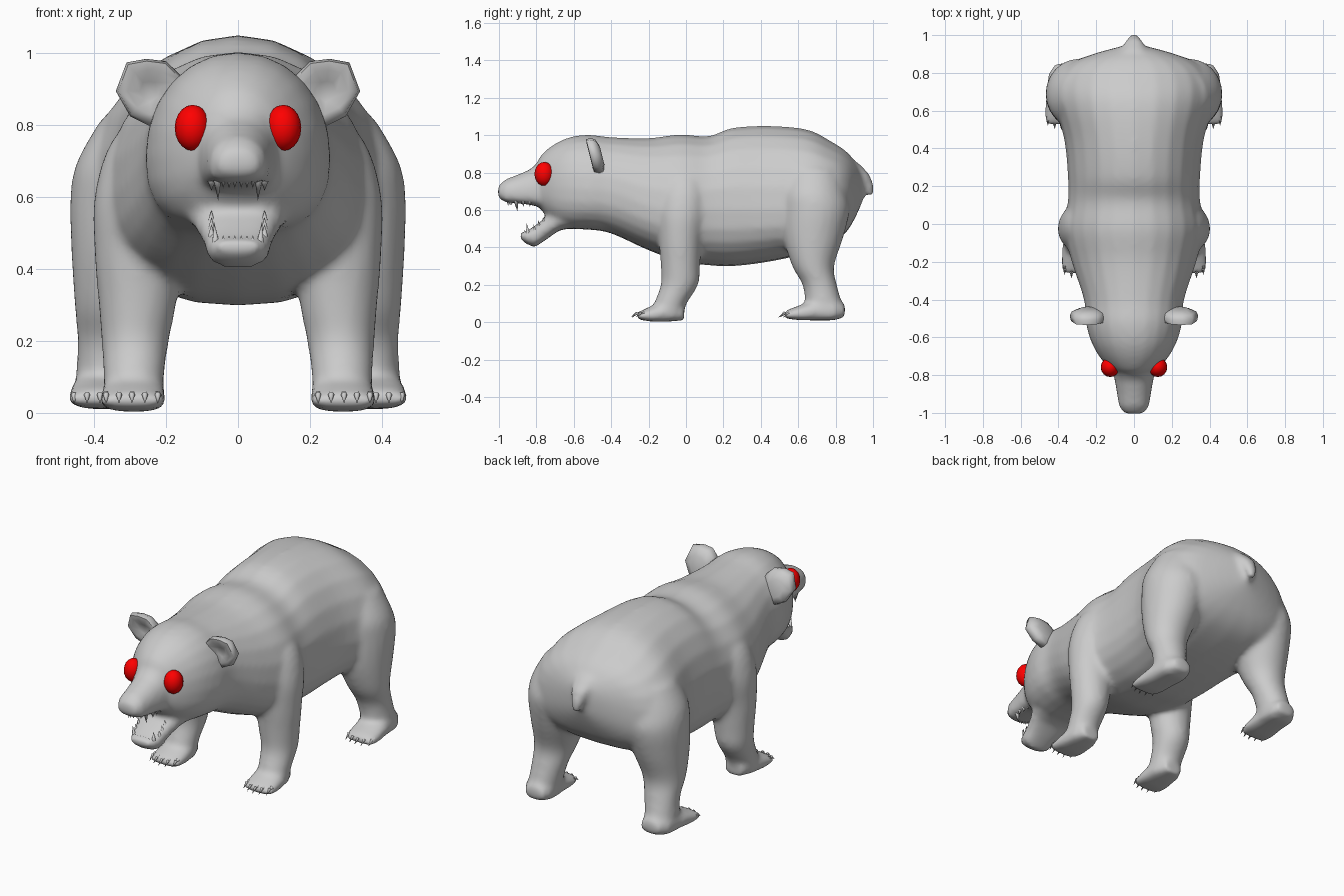
import bpy, bmesh, math
from mathutils import Vector

if "Cube" in bpy.data.objects:
    bpy.data.objects.remove(bpy.data.objects["Cube"])

N = 24


def new_object(name, bm):
    bmesh.ops.recalc_face_normals(bm, faces=bm.faces)
    me = bpy.data.meshes.new(name)
    bm.to_mesh(me)
    bm.free()
    ob = bpy.data.objects.new(name, me)
    bpy.context.collection.objects.link(ob)
    return ob


def loft(bm, rings):
    rows = [[bm.verts.new(p) for p in r] for r in rings]
    n = len(rows[0])
    for a, b in zip(rows, rows[1:]):
        for i in range(n):
            j = (i + 1) % n
            bm.faces.new((a[i], a[j], b[j], b[i]))
    bm.faces.new(rows[0][::-1])
    bm.faces.new(rows[-1])


def curve_through(stations, steps=4):
    """Softly interpolate a list of section tuples (half-tension spline)."""
    out = []
    last = len(stations) - 1
    for i in range(last):
        a, b, c, d = (stations[max(0, min(last, i + k))] for k in (-1, 0, 1, 2))
        for k in range(steps):
            t = k / steps
            h = t * t * (3 - 2 * t)
            m0, m1 = t * (1 - t) ** 2, t * t * (t - 1)
            out.append(tuple(q + (r - q) * h + .5 * (r - p) * m0 + .5 * (s - q) * m1
                             for p, q, r, s in zip(a, b, c, d)))
    return out + [stations[-1]]


def power(v, e):
    return math.copysign(abs(v) ** (2 / e), v)


def slice_y(y, hw, bottom, mid, top, cx=0, et=2.1, eb=2.5):
    """Upright section across y with separate top and bottom curves."""
    pts = []
    for i in range(N):
        a = 2 * math.pi * i / N
        c, s = math.cos(a), math.sin(a)
        e = et if s > 0 else eb
        h = top - mid if s > 0 else mid - bottom
        pts.append(Vector((cx + hw * power(c, e), y, mid + h * power(s, e))))
    return pts


def slice_z(z, cx, cy, rx, ry):
    return [Vector((cx + rx * math.cos(2 * math.pi * i / N),
                    cy + ry * math.sin(2 * math.pi * i / N), z)) for i in range(N)]


def spike(bm, p0, p1, r):
    p0, p1 = Vector(p0), Vector(p1)
    q = (p1 - p0).to_track_quat('Z', 'Y')
    vs = [bm.verts.new(p0 + q @ Vector((r * math.cos(k * math.pi / 3),
                                        r * math.sin(k * math.pi / 3), 0))) for k in range(6)]
    tip = bm.verts.new(p1)
    bm.faces.new(vs[::-1])
    for k in range(6):
        bm.faces.new((vs[k], vs[(k + 1) % 6], tip))


# Body skin: torso and skull, snout, jaw, tail and legs fused into one surface
bm = bmesh.new()
torso = [(.945, .05, .65, .73, .80), (.905, .20, .56, .68, .86), (.855, .33, .48, .64, .915),
         (.78, .41, .42, .61, .965), (.65, .425, .37, .60, 1.03), (.45, .37, .325, .60, 1.05),
         (.25, .35, .30, .60, 1.04), (.12, .35, .305, .60, .995), (-.03, .37, .325, .59, 1.005),
         (-.2, .33, .385, .62, .985), (-.4, .265, .475, .70, .99), (-.52, .255, .495, .71, 1.003),
         (-.62, .228, .50, .72, .99), (-.70, .185, .53, .72, .955), (-.765, .13, .59, .72, .905),
         (-.79, .09, .63, .72, .87)]
loft(bm, [slice_y(*t) for t in curve_through(torso)])
snout = [(-.66, .14, .58, .70, .94), (-.78, .112, .615, .70, .87), (-.83, .102, .628, .695, .82),
         (-.90, .09, .635, .69, .79), (-.965, .08, .642, .69, .765), (-1.005, .05, .665, .70, .73)]
loft(bm, [slice_y(*t, eb=3.2) for t in snout])
jaw = [(-.58, .15, .51, .56, .61), (-.68, .135, .49, .55, .60), (-.75, .105, .44, .51, .56),
       (-.81, .09, .400, .46, .515), (-.855, .08, .42, .46, .485), (-.885, .055, .445, .465, .482)]
loft(bm, [slice_y(*t, et=3) for t in jaw])
loft(bm, [slice_z(*t) for t in [(.85, 0, .885, .07, .04), (.79, 0, .94, .055, .042),
                                (.73, 0, .975, .036, .03), (.675, 0, .988, .02, .019)]])
front_leg = [(.88, .18, -.01, .06, .08), (.75, .22, -.01, .135, .13), (.6, .26, -.02, .14, .14),
             (.45, .275, -.03, .125, .117), (.3, .28, -.03, .108, .105), (.2, .286, -.035, .094, .10),
             (.1, .29, -.083, .085, .087), (.02, .29, -.1, .083, .083)]
rear_leg = [(.82, .23, .68, .15, .15), (.7, .28, .68, .168, .175), (.6, .295, .69, .172, .185),
            (.45, .317, .68, .147, .16), (.3, .34, .68, .115, .112), (.2, .352, .715, .095, .092),
            (.1, .365, .735, .086, .098), (.02, .37, .74, .083, .095)]
front_foot = [(-.01, .055, .01, .05, .09, .29), (-.1, .087, .003, .06, .12, .29),
              (-.18, .092, .003, .04, .09, .292), (-.24, .09, .012, .035, .062, .295),
              (-.265, .075, .018, .032, .048, .297)]
rear_foot = [(.85, .055, .03, .06, .10, .362), (.79, .085, .01, .06, .13, .37),
             (.68, .088, .01, .06, .12, .376), (.6, .092, .012, .045, .088, .382),
             (.55, .09, .018, .042, .07, .386), (.525, .072, .022, .038, .054, .387)]
for s in (1, -1):
    for leg in (front_leg, rear_leg):
        loft(bm, [slice_z(z, s * cx, cy, rx, ry) for z, cx, cy, rx, ry in curve_through(leg)])
    for foot in (front_foot, rear_foot):
        loft(bm, [slice_y(y, hw, b, m, t, s * cx, eb=3) for y, hw, b, m, t, cx in foot])
body = new_object("body", bm)
rm = body.modifiers.new("fuse", 'REMESH')
rm.mode = 'VOXEL'
rm.voxel_size = .014
rm.use_smooth_shade = True
sm = body.modifiers.new("soften", 'SMOOTH')
sm.factor = .5
sm.iterations = 10

# Ears: shallow cupped shells, upper edge leaning forward
outline = [(.15, .93), (.20, .978), (.255, .985), (.31, .975), (.34, .895), (.30, .825),
           (.24, .795), (.18, .84)]
cen = Vector((.245, .895))
bm = bmesh.new()
for s in (1, -1):
    rings = []
    for k, y in [(.5, -.448), (.9, -.462), (1, -.485), (.93, -.512), (.65, -.515), (.3, -.497)]:
        ring = []
        for p in outline:
            q = cen + (Vector(p) - cen) * k
            ring.append((s * q.x, y - (q.y - .89) * .25, q.y))
        rings.append(ring)
    loft(bm, rings)
ears = new_object("ears", bm)

# Eyes
red = bpy.data.materials.new("eye_red")
red.diffuse_color = (1, 0, 0, 1)
red.use_nodes = True
red.node_tree.nodes["Principled BSDF"].inputs["Base Color"].default_value = red.diffuse_color
eyes = []
for side, s in (("left", 1), ("right", -1)):
    bm = bmesh.new()
    bmesh.ops.create_uvsphere(bm, u_segments=16, v_segments=10, radius=1)
    for v in bm.verts:
        v.co = Vector((s * .126 + v.co.x * .05, -.758 + v.co.y * .052, .793 + v.co.z * .064))
    eye = new_object("eye_" + side, bm)
    eye.data.materials.append(red)
    eyes.append(eye)

# Claws: five per paw
bm = bmesh.new()
for s in (1, -1):
    for cx, cy in ((.295, -.245), (.384, .545)):
        for k in range(-2, 3):
            x, y = s * cx + k * .036, cy + .006 * k * k
            spike(bm, (x, y, .05), (x, y - .028, .046), .011)
            spike(bm, (x, y - .018, .051), (x, y - .05, .026), .009)
claws = new_object("claws", bm)

# Teeth: canines, incisors and cheek teeth in both jaws
bm = bmesh.new()
for s in (1, -1):
    spike(bm, (s * .058, -.91, .65), (s * .055, -.90, .59), .012)
    spike(bm, (s * .062, -.845, .475), (s * .066, -.852, .53), .011)
    for k in range(3):
        x = s * (.009 + .016 * k)
        spike(bm, (x, -.955 + .01 * k, .655), (x, -.95 + .01 * k, .624), .009)
        spike(bm, (x, -.86, .47), (x, -.863, .494), .009)
        spike(bm, (s * .074, -.87 + .035 * k, .645), (s * .074, -.87 + .035 * k, .618), .011)
        spike(bm, (s * .074, -.81 + .025 * k, .49 + .02 * k),
              (s * .074, -.815 + .025 * k, .525 + .02 * k), .01)
teeth = new_object("teeth", bm)

# Smooth shading on the separate parts
bpy.ops.object.select_all(action='DESELECT')
for ob in [ears, claws, teeth] + eyes:
    ob.select_set(True)
bpy.context.view_layer.objects.active = ears
bpy.ops.object.shade_smooth_by_angle(angle=math.radians(70))
